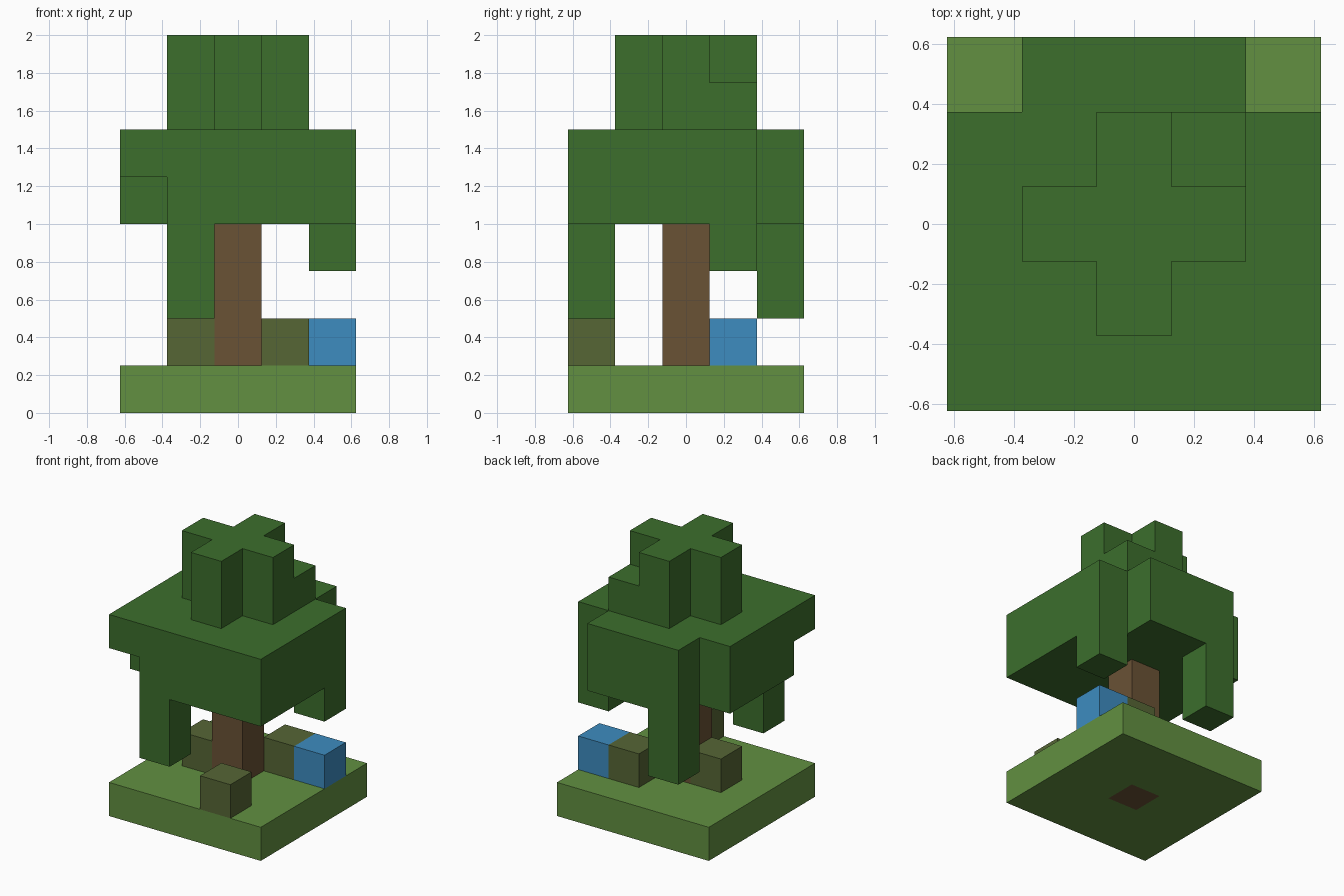
import bpy
import bmesh
from mathutils import Vector

CELL = 0.25  # edge length of one block

default = bpy.data.objects.get("Cube")
if default:
    bpy.data.objects.remove(default, do_unlink=True)


def material(name, rgb):
    """Flat material from an 8-bit sRGB colour."""
    lin = [c / 12.92 if c <= 0.04045 else ((c + 0.055) / 1.055) ** 2.4
           for c in (v / 255 for v in rgb)]
    mat = bpy.data.materials.new(name)
    mat.use_nodes = True
    mat.diffuse_color = (*lin, 1)
    bsdf = mat.node_tree.nodes["Principled BSDF"]
    bsdf.inputs["Base Color"].default_value = (*lin, 1)
    bsdf.inputs["Roughness"].default_value = 0.9
    return mat


def block(x, y, z):
    """Set of grid cells filling inclusive ranges (or single indices)."""
    rx, ry, rz = [range(r[0], r[1] + 1) if isinstance(r, tuple) else (r,)
                  for r in (x, y, z)]
    return {(i, j, k) for i in rx for j in ry for k in rz}


# Trunk and ground slab, with the trunk running through the slab
trunk = block(0, 0, (0, 3))
ground = block((-2, 2), (-2, 2), 0) - trunk

# Bushes and a single blue block on the ground
bushes = {"front_bush": block(1, -2, 1),
          "side_bush": block(-1, 0, 1),
          "back_bush": block(1, 1, 1)}
blue_block = block(2, 1, 1)

# Wide crown without its back corners and one lower front corner
crown = block((-2, 2), (-2, 2), (4, 5))
crown -= block(-2, 2, (4, 5)) | block(2, 2, (4, 5)) | block(-2, -2, 4)
# Hanging leaves
crown |= block(-1, -2, (2, 3)) | block(-1, 2, (2, 3)) | block(2, 1, 3)
# Cross-shaped top with a small step
crown |= block((-1, 1), 0, (6, 7)) | block(0, (-1, 1), (6, 7)) | block(1, 1, 6)

bark = material("bark_brown", (106, 82, 53))
grass = material("grass_green", (98, 144, 65))
olive = material("bush_olive", (86, 102, 53))
blue = material("bright_blue", (61, 140, 192))
leaf = material("leaf_green", (60, 110, 44))

parts = [("trunk", trunk, bark), ("ground", ground, grass),
         ("blue_block", blue_block, blue), ("crown", crown, leaf)]
parts += [(name, cells, olive) for name, cells in bushes.items()]
solid = set().union(*(cells for _, cells, _ in parts))


def build(name, cells, mat):
    """Skin the outer faces of a group of cells as one mesh."""
    bm = bmesh.new()
    for cell in sorted(cells):
        centre = Vector(cell) + Vector((0, 0, 0.5))
        for axis in range(3):
            for sign in (-1, 1):
                n, u, v = Vector(), Vector(), Vector()
                n[axis], u[(axis + 1) % 3], v[(axis + 2) % 3] = sign, sign, 1
                if tuple(int(c) for c in Vector(cell) + n) in solid:
                    continue
                mid = centre + n / 2
                bm.faces.new([bm.verts.new((mid + u * a / 2 + v * b / 2) * CELL)
                              for a, b in ((-1, -1), (1, -1), (1, 1), (-1, 1))])
    bmesh.ops.remove_doubles(bm, verts=bm.verts[:], dist=0.001)
    mesh = bpy.data.meshes.new(name)
    bm.to_mesh(mesh)
    bm.free()
    mesh.materials.append(mat)
    bpy.context.scene.collection.objects.link(bpy.data.objects.new(name, mesh))


for part in parts:
    build(*part)
